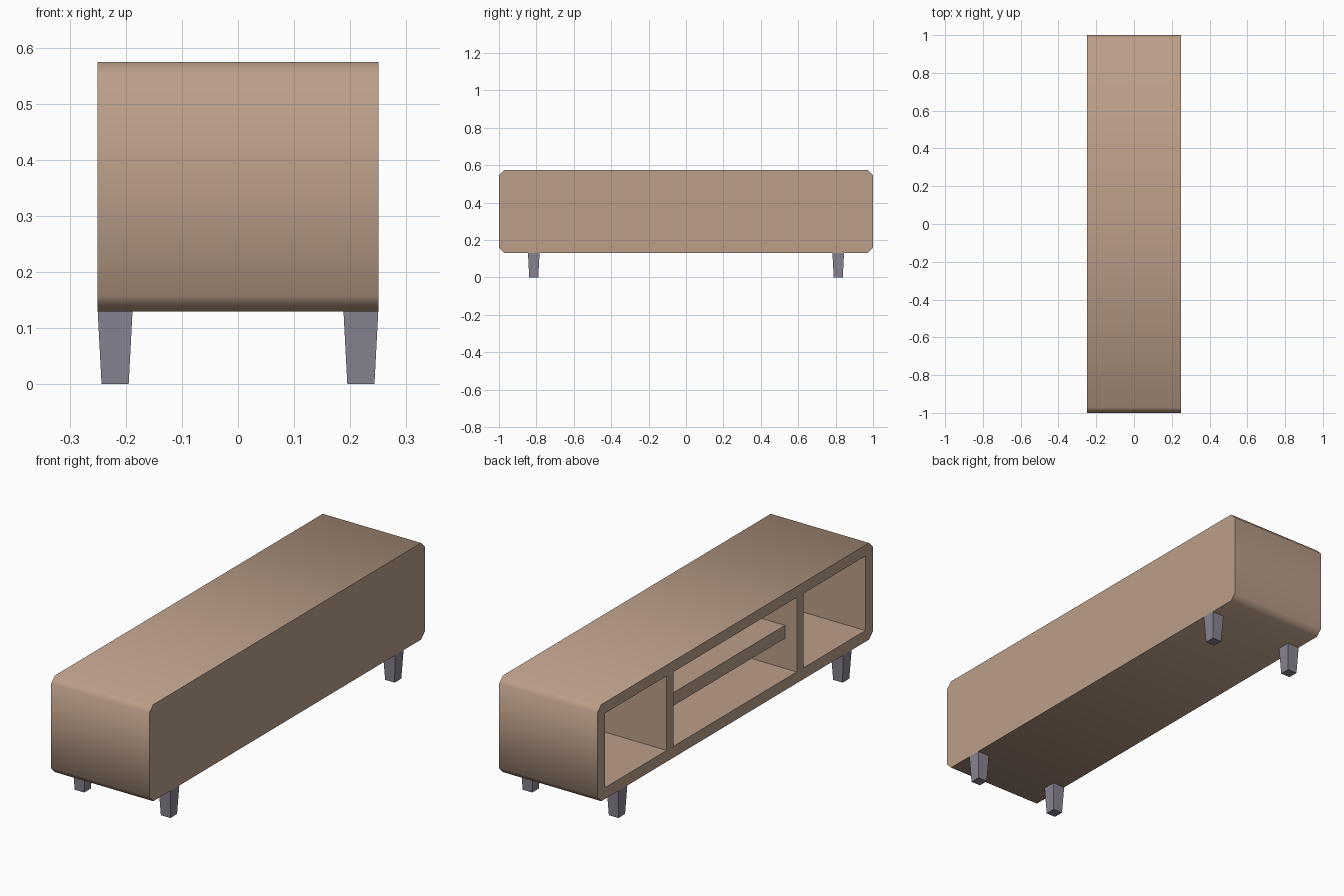
import bpy
import bmesh
from math import radians

cube = bpy.data.objects.get("Cube")
if cube:
    bpy.data.objects.remove(cube, do_unlink=True)


def material(name, rgb):
    mat = bpy.data.materials.new(name)
    mat.use_nodes = True
    mat.diffuse_color = (*rgb, 1)
    mat.node_tree.nodes["Principled BSDF"].inputs["Base Color"].default_value = (*rgb, 1)
    return mat


wood = material("tan wood", (0.50, 0.345, 0.25))
grey = material("mauve grey", (0.25, 0.23, 0.29))


def make_object(name, bm, mat):
    bmesh.ops.recalc_face_normals(bm, faces=bm.faces)
    mesh = bpy.data.meshes.new(name)
    bm.to_mesh(mesh)
    bm.free()
    mesh.materials.append(mat)
    obj = bpy.data.objects.new(name, mesh)
    bpy.context.collection.objects.link(obj)
    return obj


def add_box(bm, low, high):
    verts = bmesh.ops.create_cube(bm, size=1)["verts"]
    for v in verts:
        v.co = [(a + b) / 2 + c * (b - a) for a, b, c in zip(low, high, v.co)]
    return verts


# Main dimensions
half_depth, bottom, top, chamfer = 0.25, 0.13, 0.574, 0.028
floor, ceiling, back = 0.182, 0.524, 0.20
inner, divider_out, divider_in = 0.945, 0.497, 0.447

# Cabinet body: chamfered end profile extruded across the depth
bm = bmesh.new()
profile = [(-1, bottom + chamfer), (chamfer - 1, bottom),
           (1 - chamfer, bottom), (1, bottom + chamfer),
           (1, top - chamfer), (1 - chamfer, top),
           (chamfer - 1, top), (-1, top - chamfer)]
face = bm.faces.new([bm.verts.new((-half_depth, y, z)) for y, z in profile])
extruded = bmesh.ops.extrude_face_region(bm, geom=[face], use_keep_orig=True)["geom"]
for v in extruded:
    if isinstance(v, bmesh.types.BMVert):
        v.co.x = half_depth
body = make_object("cabinet_body", bm, wood)

# Three compartments cut into the open side
bm = bmesh.new()
for y0, y1 in ((-inner, -divider_out), (-divider_in, divider_in), (divider_out, inner)):
    add_box(bm, (-0.4, y0, floor), (back, y1, ceiling))
cutter = make_object("compartment_cutter", bm, wood)
cutter.hide_render = True

cut = body.modifiers.new("compartments", 'BOOLEAN')
cut.operation = 'DIFFERENCE'
cut.solver = 'EXACT'
cut.object = cutter
bpy.ops.object.select_all(action='DESELECT')
bpy.context.view_layer.objects.active = body
body.select_set(True)
bpy.ops.object.modifier_apply(modifier=cut.name)
bpy.data.objects.remove(cutter, do_unlink=True)
bpy.ops.object.shade_smooth_by_angle(angle=radians(60))

# Recessed shelf in the middle compartment
bm = bmesh.new()
add_box(bm, (-0.19, -divider_in - 0.01, 0.32), (back + 0.01, divider_in + 0.01, 0.38))
make_object("middle_shelf", bm, wood)

# Four tapered legs
for x, side in ((-0.219, "right"), (0.219, "left")):
    for y, end in ((-0.814, "front"), (0.814, "back")):
        bm = bmesh.new()
        for v in add_box(bm, (-0.031, -0.031, 0), (0.031, 0.031, bottom)):
            if v.co.z < bottom / 2:
                v.co.x *= 0.78
                v.co.y *= 0.78
        leg = make_object(f"{end}_{side}_leg", bm, grey)
        leg.location = (x, y, 0)
